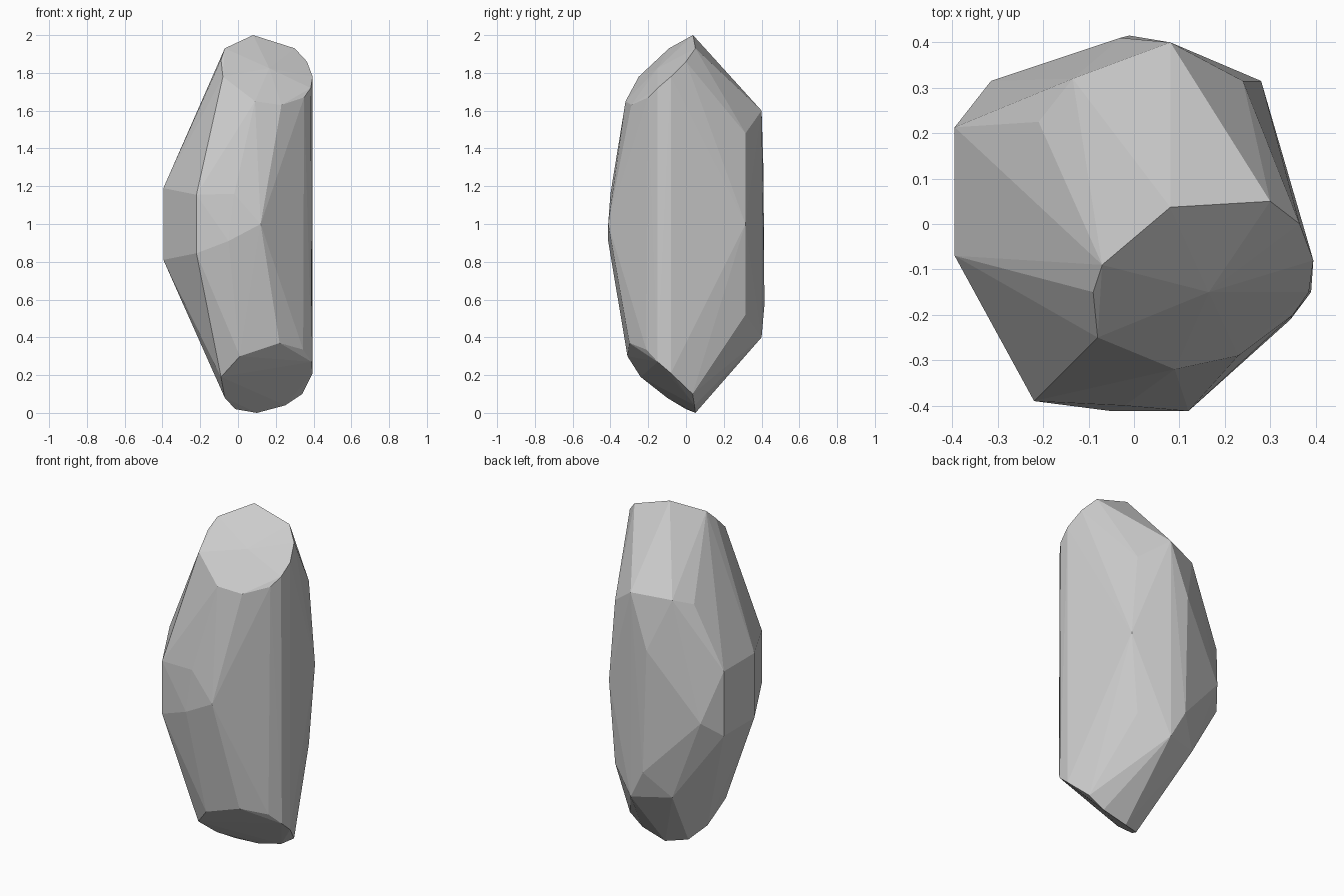
import bpy, bmesh

# Slanted rim of the upper cut, with its slightly raised centre
top_rim = [(0.08, 0.037, 2.0), (0.30, 0.05, 1.93), (0.365, 0.0, 1.86), (0.395, -0.08, 1.78),
           (0.385, -0.15, 1.72), (0.35, -0.20, 1.67), (0.23, -0.29, 1.63), (0.09, -0.32, 1.65),
           (-0.08, -0.25, 1.78), (-0.09, -0.15, 1.87), (-0.07, -0.09, 1.93), (0.165, -0.15, 1.825)]

# Slanted rim of the lower cut
bottom_rim = [(-0.09, -0.24, 0.19), (0.01, -0.31, 0.30), (0.22, -0.30, 0.37), (0.345, -0.21, 0.335),
              (0.39, -0.15, 0.27), (0.395, -0.08, 0.21), (0.34, 0.035, 0.10), (0.25, 0.045, 0.04),
              (0.10, 0.05, 0.0), (-0.015, 0.0, 0.02), (-0.07, -0.10, 0.08)]

# Body corners repeated above and below mid-height: x, y, distance from z = 1
paired = [(-0.395, 0.213, 0.19), (-0.395, -0.07, 0.19), (-0.22, -0.39, 0.155),
          (0.08, 0.40, 0.60), (0.24, 0.315, 0.48), (-0.135, 0.32, 0.58)]

# Single corners on the belly, back and right side
single = [(0.12, -0.412, 1.0), (-0.05, -0.412, 0.91), (-0.02, -0.40, 1.16), (0.28, 0.315, 1.0),
          (-0.315, 0.315, 0.90), (-0.03, 0.41, 1.29), (-0.01, 0.415, 0.57), (-0.21, 0.225, 1.54)]

points = top_rim + bottom_rim + single
points += [(x, y, 1 + s * h) for x, y, h in paired for s in (1, -1)]

# Faceted stone: convex skin over the corners
bm = bmesh.new()
for p in points:
    bm.verts.new(p)
hull = bmesh.ops.convex_hull(bm, input=bm.verts[:])
loose = [v for v in bm.verts if not v.link_faces]
bmesh.ops.delete(bm, geom=loose, context='VERTS')
bmesh.ops.recalc_face_normals(bm, faces=bm.faces[:])

mesh = bpy.data.meshes.new("faceted_stone")
bm.to_mesh(mesh)
bm.free()
bpy.context.collection.objects.link(bpy.data.objects.new("faceted_stone", mesh))
